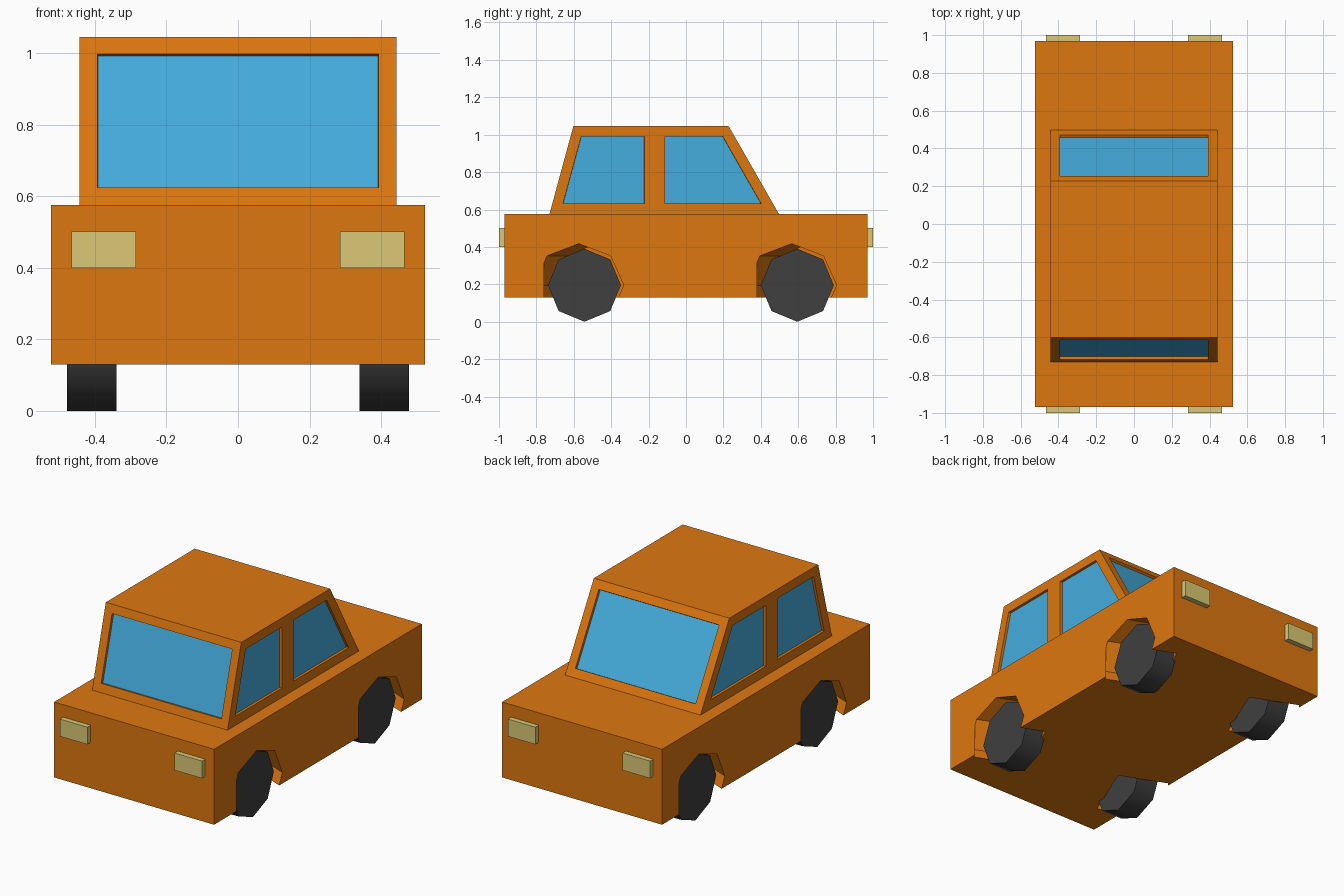
import bpy, bmesh, math

if "Cube" in bpy.data.objects:
    bpy.data.objects.remove(bpy.data.objects["Cube"])


def material(name, rgb):
    m = bpy.data.materials.new(name)
    m.diffuse_color = (*rgb, 1)
    m.use_nodes = True
    m.node_tree.nodes["Principled BSDF"].inputs["Base Color"].default_value = m.diffuse_color
    return m


orange = material("orange_paint", (0.73, 0.185, 0.005))
glass = material("blue_glass", (0.06, 0.42, 0.74))
rubber = material("dark_rubber", (0.05, 0.05, 0.05))
cream = material("cream_light", (0.71, 0.59, 0.18))


def box(name, lo, hi, mat):
    c = [(a + b) / 2 for a, b in zip(lo, hi)]
    bpy.ops.mesh.primitive_cube_add(size=1, location=c)
    ob = bpy.context.object
    ob.name = name
    ob.scale = [b - a for a, b in zip(lo, hi)]
    bpy.ops.object.transform_apply(location=False, rotation=False, scale=True)
    ob.data.materials.append(mat)
    return ob


def octagon(name, x0, x1, y, z, radius, mat, turn=0.0):
    """Eight-sided cylinder lying along x."""
    bpy.ops.mesh.primitive_cylinder_add(
        vertices=8, radius=radius, depth=abs(x1 - x0),
        location=((x0 + x1) / 2, y, z), rotation=(turn, math.pi / 2, 0))
    ob = bpy.context.object
    ob.rotation_mode = 'XYZ'
    ob.rotation_euler = (turn, math.pi / 2, 0)
    bpy.ops.object.transform_apply(location=False, rotation=True, scale=False)
    ob.name = name
    ob.data.materials.append(mat)
    return ob


# Lower body
body = box("body", (-0.523, -0.97, 0.13), (0.523, 0.97, 0.576), orange)

# Wheels and wheel arches
for end, y in (("front", -0.543), ("rear", 0.595)):
    for side, s in (("left", -1), ("right", 1)):
        wheel = octagon(f"{end}_{side}_wheel", s * 0.34, s * 0.478, y, 0.195, 0.195, rubber)
        bpy.ops.object.shade_smooth_by_angle(angle=math.radians(60))
        # flat-topped octagon: corners half a step off the axes
        cutter = octagon(f"{end}_{side}_arch_cutter", s * 0.30, s * 0.60, y, 0.195,
                         0.222, orange, math.pi / 8)
        cutter.hide_render = True
        cutter.hide_viewport = True
        cut = body.modifiers.new("arch", 'BOOLEAN')
        cut.operation = 'DIFFERENCE'
        cut.solver = 'EXACT'
        cut.object = cutter

# Cabin: side profile extruded across, split at the door pillar
bm = bmesh.new()
profile = [(-0.73, 0.576), (0.497, 0.576), (0.228, 1.046), (-0.602, 1.046)]
base = bm.faces.new([bm.verts.new((-0.443, y, z)) for y, z in profile])
ext = bmesh.ops.extrude_face_region(bm, geom=[base])
moved = [v for v in ext["geom"] if isinstance(v, bmesh.types.BMVert)]
bmesh.ops.translate(bm, verts=moved, vec=(0.886, 0, 0))
bmesh.ops.bisect_plane(bm, geom=bm.verts[:] + bm.edges[:] + bm.faces[:],
                       plane_co=(0, -0.168, 0), plane_no=(0, 1, 0))
bmesh.ops.recalc_face_normals(bm, faces=bm.faces[:])
bm.normal_update()

# Windows: inset every wall of the cabin, then sink the glass
walls = [f for f in bm.faces if abs(f.normal.z) < 0.7]
for f in walls:
    margin = 0.055 if abs(f.normal.x) > 0.5 else 0.05
    bmesh.ops.inset_individual(bm, faces=[f], thickness=margin, use_even_offset=True)
    bmesh.ops.inset_individual(bm, faces=[f], thickness=0.001, depth=-0.015,
                               use_even_offset=True)
    f.material_index = 1
mesh = bpy.data.meshes.new("cabin")
bm.to_mesh(mesh)
bm.free()
mesh.materials.append(orange)
mesh.materials.append(glass)
bpy.context.collection.objects.link(bpy.data.objects.new("cabin", mesh))

# Head and tail lights
for end, e in (("front", -1), ("rear", 1)):
    for side, s in (("left", -1), ("right", 1)):
        xs = sorted((s * 0.285, s * 0.465))
        ys = sorted((e * 0.96, e * 1.0))
        box(f"{end}_{side}_light", (xs[0], ys[0], 0.40), (xs[1], ys[1], 0.502), cream)
